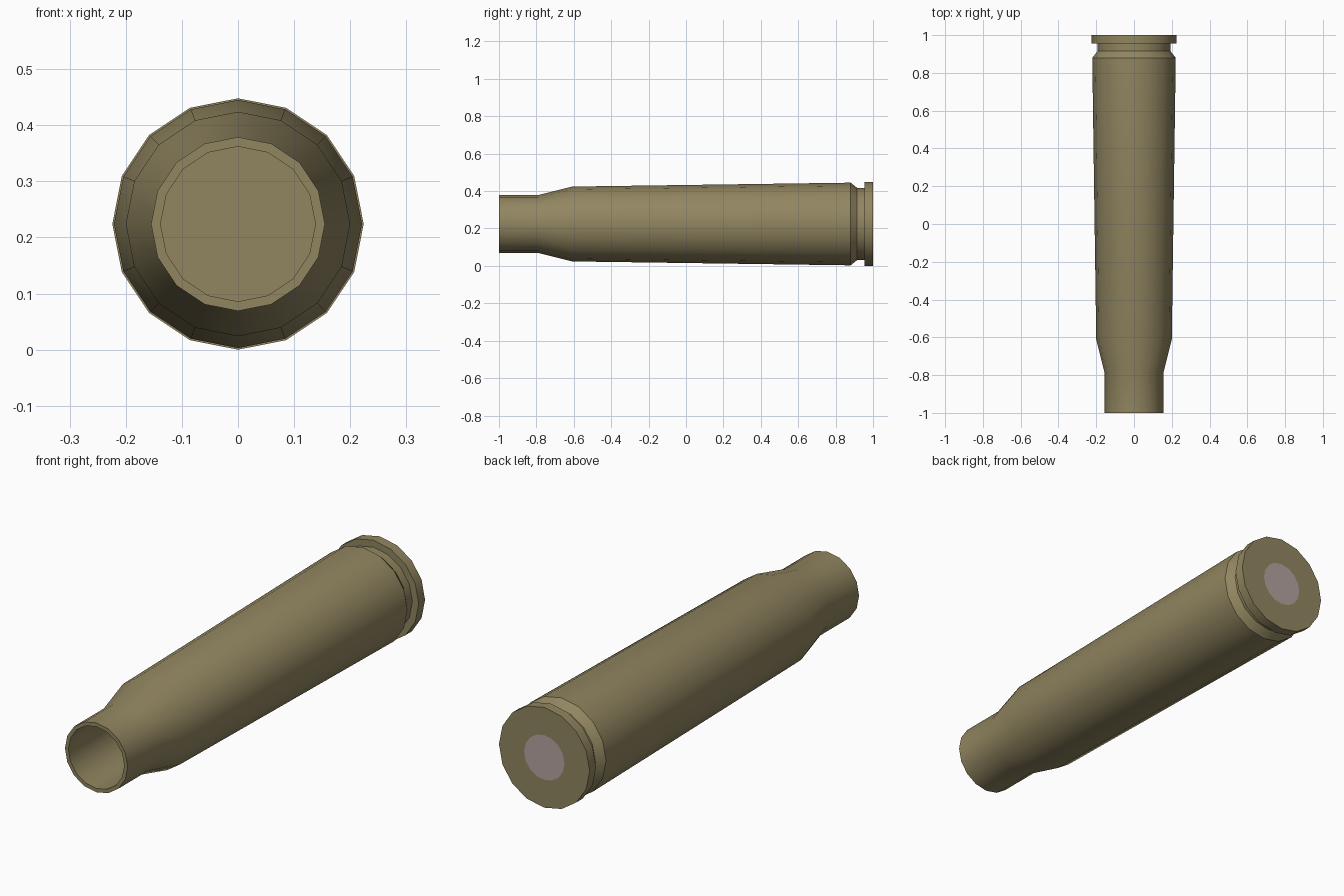
import bpy, bmesh, math

if "Cube" in bpy.data.objects:
    bpy.data.objects.remove(bpy.data.objects["Cube"])

SIDES = 16
CENTER_Z = 0.224


def material(name, rgb):
    m = bpy.data.materials.new(name)
    m.diffuse_color = (*rgb, 1.0)
    m.use_nodes = True
    m.node_tree.nodes["Principled BSDF"].inputs["Base Color"].default_value = m.diffuse_color
    return m


brass = material("dull_brass", (0.285, 0.238, 0.118))
primer_metal = material("pinkish_grey_metal", (0.46, 0.37, 0.35))


def lathe(name, profile):
    """Revolve (radius, y) points about the long axis; radius 0 makes a pole."""
    bm = bmesh.new()
    rings = []
    for r, y in profile:
        if r == 0:
            rings.append([bm.verts.new((0, y, 0))] * SIDES)
        else:
            rings.append([bm.verts.new((r * math.sin(2 * math.pi * i / SIDES), y,
                                        r * math.cos(2 * math.pi * i / SIDES)))
                          for i in range(SIDES)])
    for a, b in zip(rings, rings[1:]):
        for i in range(SIDES):
            j = (i + 1) % SIDES
            quad = list(dict.fromkeys((a[i], a[j], b[j], b[i])))
            bm.faces.new(quad)
    bmesh.ops.recalc_face_normals(bm, faces=bm.faces)
    mesh = bpy.data.meshes.new(name)
    bm.to_mesh(mesh)
    bm.free()
    ob = bpy.data.objects.new(name, mesh)
    ob.location.z = CENTER_Z
    bpy.context.collection.objects.link(ob)
    return ob


# Hollow casing: bore, mouth, neck, shoulder, body, groove, rim, head with primer
PRIMER_R = 0.10
casing = lathe("cartridge_casing", [
    (0, 0.88), (0.138, 0.88), (0.138, -1.0),
    (0.155, -1.0), (0.155, -0.79), (0.2, -0.61),
    (0.221, 0.88), (0.193, 0.915), (0.193, 0.955),
    (0.224, 0.955), (0.224, 1.0), (PRIMER_R, 1.0), (0, 1.0)])
casing.data.materials.append(brass)
casing.data.materials.append(primer_metal)

# Primer disc: the flat centre of the head
for f in casing.data.polygons:
    c = f.center
    if c.y > 0.99 and math.hypot(c.x, c.z) < PRIMER_R:
        f.material_index = 1

bpy.context.view_layer.objects.active = casing
casing.select_set(True)
bpy.ops.object.shade_smooth_by_angle(angle=math.radians(30))
